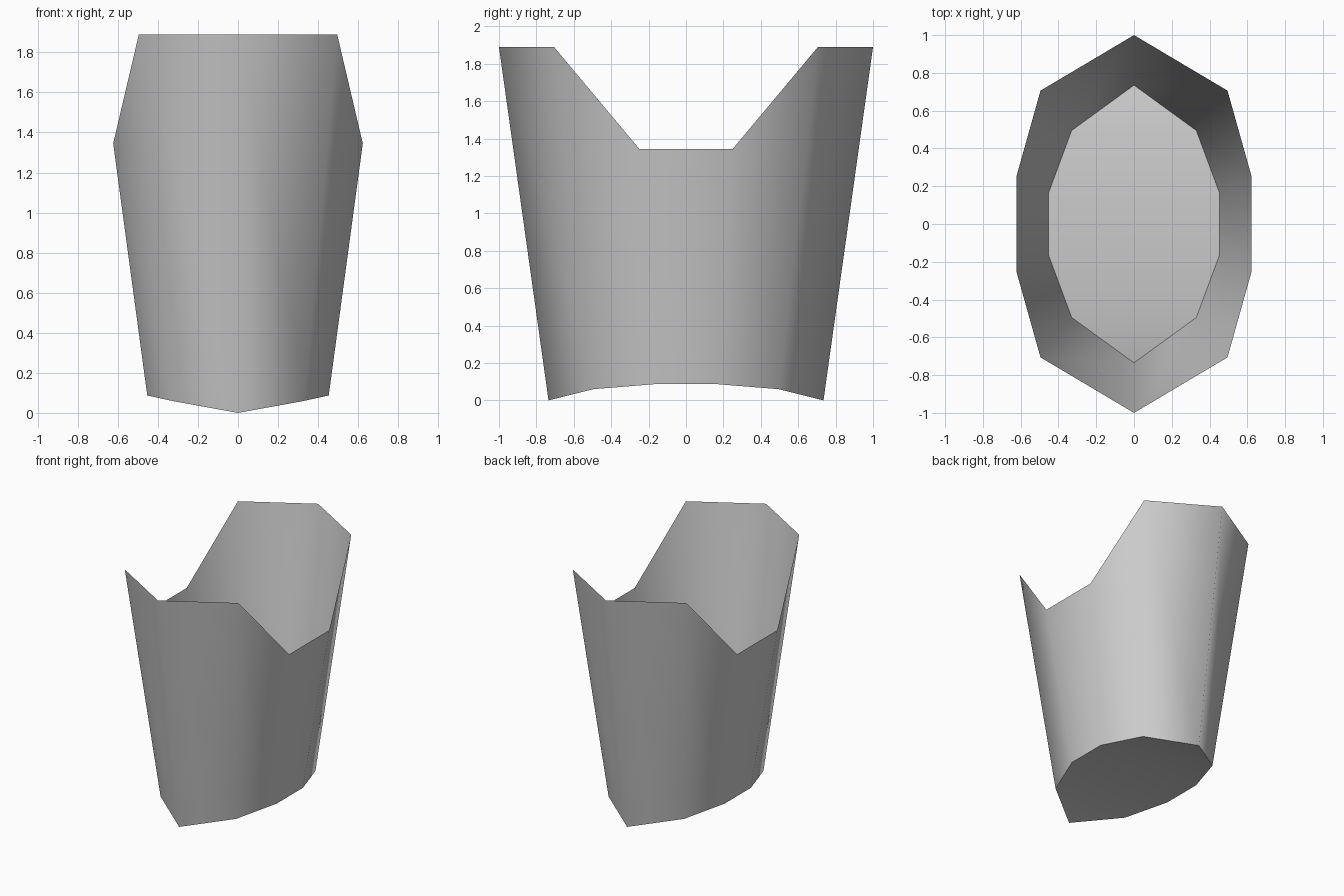
import bpy

if "Cube" in bpy.data.objects:
    bpy.data.objects.remove(bpy.data.objects["Cube"])

# Right-hand half profiles, back tip to front tip: (x, y, z)
TOP = [(0, 1.0, 1.89), (0.495, 0.706, 1.89), (0.623, 0.25, 1.345)]
BOTTOM = [(0, 0.735, 0.0), (0.33, 0.495, 0.06), (0.453, 0.163, 0.087)]


def ring(quarter):
    """Mirror a quarter outline in y, then x, giving a closed 10-point ring."""
    half = quarter + [(x, -y, z) for x, y, z in reversed(quarter)]
    return half + [(-x, y, z) for x, y, z in reversed(half[1:-1])]


grey = bpy.data.materials.new("plain grey")
grey.diffuse_color = (0.6, 0.6, 0.6, 1)
grey.use_nodes = True
grey.node_tree.nodes["Principled BSDF"].inputs["Base Color"].default_value = grey.diffuse_color


def add_part(name, verts, faces):
    mesh = bpy.data.meshes.new(name)
    mesh.from_pydata(verts, [], faces)
    mesh.materials.append(grey)
    mesh.shade_smooth()
    obj = bpy.data.objects.new(name, mesh)
    bpy.context.collection.objects.link(obj)
    return obj


top, bottom = ring(TOP), ring(BOTTOM)
n = len(top)

# Flared wall, open at the top, with a dipped rim at the sides
add_part("cup_wall", bottom + top,
         [(i, n + i, n + (i + 1) % n, (i + 1) % n) for i in range(n)])

# Gently arched base, built from strips running across x
strips = [(0, 1, n - 1)]
strips += [(i, i + 1, n - i - 1, n - i) for i in range(1, n // 2 - 1)]
strips += [(n // 2 - 1, n // 2, n // 2 + 1)]
add_part("cup_base", bottom, strips)
